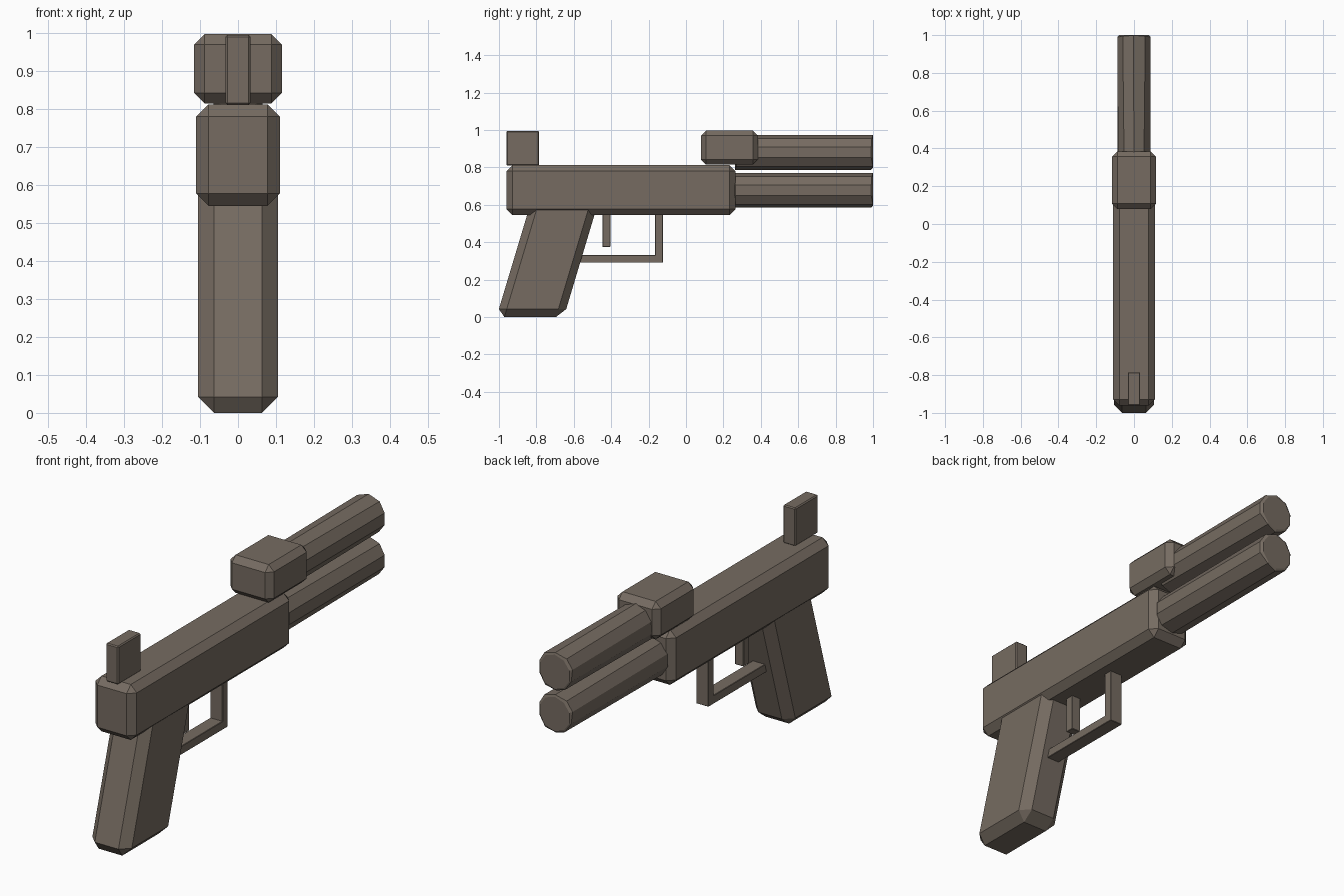
import bpy, bmesh, math
from mathutils import Matrix, Vector

cube = bpy.data.objects.get("Cube")
if cube:
    bpy.data.objects.remove(cube, do_unlink=True)

# Single flat colour
COLOUR = (0.18, 0.148, 0.12, 1.0)
mat = bpy.data.materials.new("warm_grey_brown")
mat.use_nodes = True
mat.diffuse_color = COLOUR
bsdf = mat.node_tree.nodes["Principled BSDF"]
bsdf.inputs["Base Color"].default_value = COLOUR
bsdf.inputs["Roughness"].default_value = 0.8


def finish(name, bm):
    bmesh.ops.recalc_face_normals(bm, faces=bm.faces)
    mesh = bpy.data.meshes.new(name)
    bm.to_mesh(mesh)
    bm.free()
    mesh.materials.append(mat)
    obj = bpy.data.objects.new(name, mesh)
    bpy.context.scene.collection.objects.link(obj)
    return obj


def chamfer(bm, edges, width):
    bmesh.ops.bevel(bm, geom=list(edges), offset=width, segments=1,
                    affect='EDGES', clamp_overlap=True)


def box(name, half_x, y, z, width=0.0, lean=0.0):
    """Chamfered box centred on x; lean shears y along z."""
    bm = bmesh.new()
    bmesh.ops.create_cube(bm, size=1.0)
    size = Vector((2 * half_x, y[1] - y[0], z[1] - z[0]))
    centre = Vector((0, sum(y) / 2, sum(z) / 2))
    for v in bm.verts:
        v.co = v.co * size + centre
    if width:
        chamfer(bm, bm.edges, width)
    for v in bm.verts:
        v.co.y += lean * v.co.z
    return finish(name, bm)


def barrel(name, z, y, radius=0.093, sides=10):
    """Ten-sided rod along y with a corner at the top and trimmed rims."""
    bm = bmesh.new()
    bmesh.ops.create_cone(bm, cap_ends=True, segments=sides, radius1=radius,
                          radius2=radius, depth=y[1] - y[0])
    # Turn a corner upwards whichever way the circle starts
    top = max(bm.verts, key=lambda v: v.co.y).co
    turn = math.pi / 2 - math.atan2(top.y, top.x)
    bm.transform(Matrix.Translation((0, sum(y) / 2, z))
                 @ Matrix.Rotation(math.pi / 2, 4, 'X')
                 @ Matrix.Rotation(turn, 4, 'Z'))
    rims = [e for e in bm.edges if abs(e.verts[0].co.y - e.verts[1].co.y) < 0.001]
    chamfer(bm, rims, 0.01)
    return finish(name, bm)


# Main body and slanted grip
box("body", 0.11, (-0.96, 0.265), (0.545, 0.812), 0.032)
box("grip", 0.105, (-1.013, -0.653), (0, 0.66), 0.042, lean=0.3)

# Twin barrels and the block holding the upper one
barrel("lower_barrel", 0.677, (0.255, 1.0))
barrel("upper_barrel", 0.88, (0.262, 1.0))
box("front_block", 0.116, (0.08, 0.385), (0.814, 0.997), 0.028)

# Rear sight
box("rear_sight", 0.033, (-0.96, -0.785), (0.81, 0.994), 0.005)

# Trigger and its guard
box("trigger", 0.023, (-0.447, -0.405), (0.374, 0.57), 0.002)
box("guard_front", 0.033, (-0.165, -0.124), (0.29, 0.57), 0.002)
box("guard_bottom", 0.033, (-0.62, -0.126), (0.29, 0.331), 0.002)
